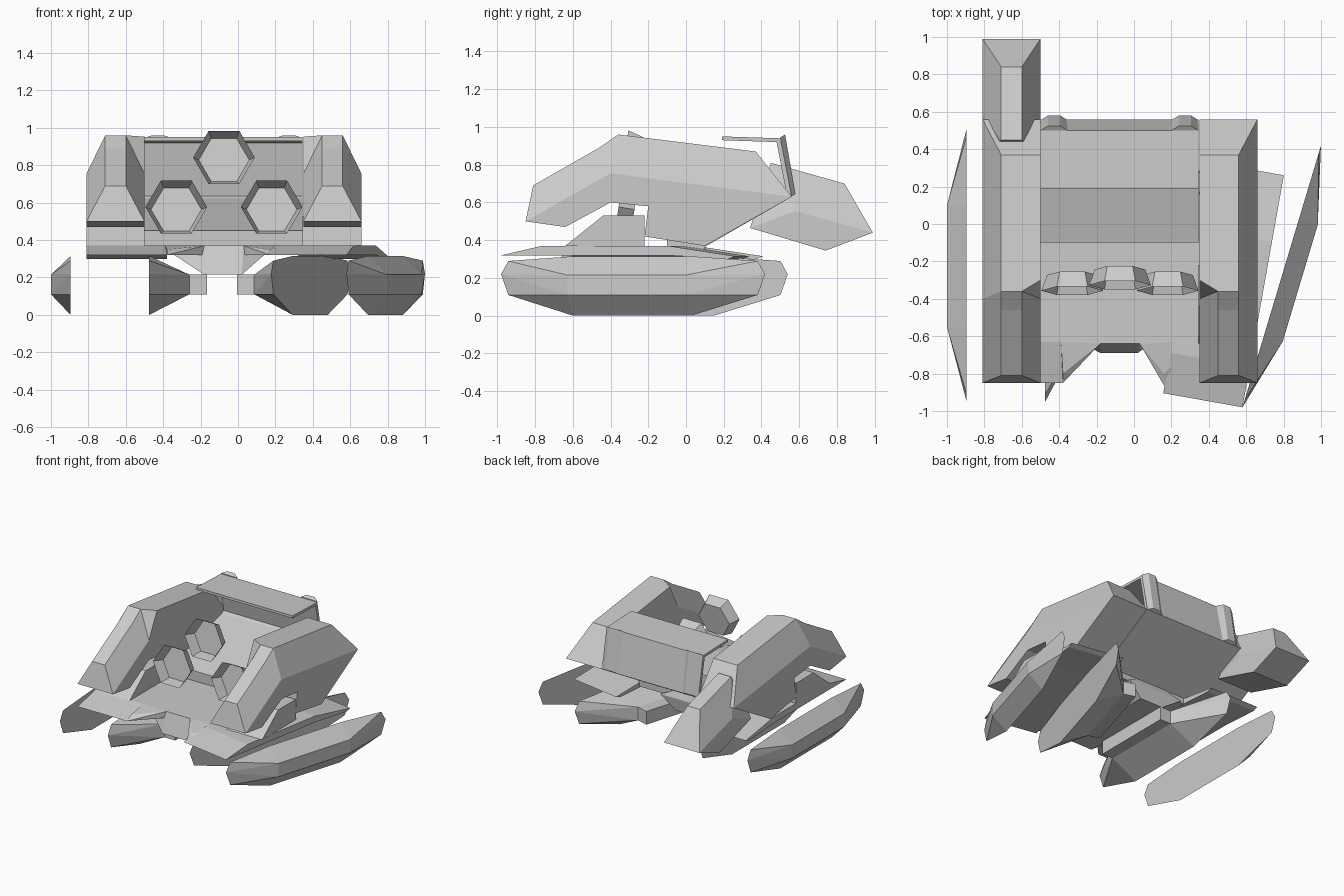
import bpy, bmesh, math
from mathutils import Vector, Matrix

if "Cube" in bpy.data.objects:
    bpy.data.objects.remove(bpy.data.objects["Cube"])

CX = -0.075          # centre line of the upper body
IN0, IN1 = -0.5, 0.345   # gap between the side pods


def finish(name, bm):
    bmesh.ops.recalc_face_normals(bm, faces=bm.faces)
    me = bpy.data.meshes.new(name)
    bm.to_mesh(me)
    bm.free()
    ob = bpy.data.objects.new(name, me)
    bpy.context.collection.objects.link(ob)
    return ob


def hull(name, pts):
    bm = bmesh.new()
    vs = [bm.verts.new(p) for p in pts]
    r = bmesh.ops.convex_hull(bm, input=vs)
    loose = [v for v in bm.verts if not v.link_faces]
    bmesh.ops.delete(bm, geom=loose, context='VERTS')
    bmesh.ops.dissolve_limit(bm, angle_limit=0.02, verts=bm.verts, edges=bm.edges)
    return finish(name, bm)


def extrude(name, prof, x0, x1, place=lambda x, y, z: (x, y, z)):
    # closed (y, z) profile swept from x0 to x1
    bm = bmesh.new()
    a = [bm.verts.new(place(x0, y, z)) for y, z in prof]
    b = [bm.verts.new(place(x1, y, z)) for y, z in prof]
    bm.faces.new(a)
    bm.faces.new(b[::-1])
    for i in range(len(a)):
        j = (i + 1) % len(a)
        bm.faces.new((a[i], b[i], b[j], a[j]))
    return finish(name, bm)


# Side pods: full-width base outline with a narrower ridge on top
def side_pod(name, mirror):
    base = [(-.85, .5), (-.64, .47), (-.4, .6), (-.2, .58), (-.22, .42),
            (.1, .37), (.56, .63), (-.4, .755)]
    ridge = [(-.81, .69), (-.46, .89), (-.36, .96), (-.3, .953), (.37, .87)]
    inset = [.1, .1, .1, 0, 0]
    bm = bmesh.new()

    def v(x, p):
        return bm.verts.new((2 * CX - x if mirror else x, p[0], p[1]))
    bo = [v(-.81, p) for p in base]
    bi = [v(IN0, p) for p in base]
    ro = [v(-.71, p) for p in ridge]
    ri = [v(IN0 - d, p) for p, d in zip(ridge, inset)]
    for b, r in ((bo, ro), (bi, ri)):
        bm.faces.new(b)
        bm.faces.new((b[0], b[7], r[2], r[1], r[0]))
        bm.faces.new((b[7], r[3], r[2]))
        bm.faces.new((b[7], b[6], r[4], r[3]))
    for i in range(6):
        bm.faces.new((bo[i], bo[i + 1], bi[i + 1], bi[i]))
    for i in range(4):
        bm.faces.new((ro[i], ro[i + 1], ri[i + 1], ri[i]))
    bm.faces.new((bo[0], bi[0], ri[0], ro[0]))
    bm.faces.new((bo[6], bi[6], ri[4], ro[4]))
    return finish(name, bm)


side_pod("side_pod_left", False)
side_pod("side_pod_right", True)

# Support blocks under the pods
block = [(-.64, .37), (-.44, .53), (-.22, .53), (-.22, .37)]
extrude("pod_support_left", block, -.81, IN0)
extrude("pod_support_right", block, IN1, .66)

# Rear shell between the pods, and the sloped floor inside it
extrude("rear_shell", [(.19, .95), (.5, .94), (.56, .63), (.1, .365), (.1, .39),
                       (.535, .635), (.48, .92), (.19, .93)], IN0, IN1)
extrude("inner_floor", [(-.1, .365), (-.1, .45), (.54, .63), (.1, .365)], IN0, IN1)

# Vertical ribs on the shell back
for side, xa in (("left", IN0), ("right", IN1 - .145)):
    hull("shell_rib_" + side,
         [(xa + t, y + k * .025, z + k * .015) for t, k in
          ((0, 0), (.04, 1), (.105, 1), (.145, 0)) for y, z in ((.5, .945), (.555, .63))])

# Three hexagonal cups
for name, cx, cz in (("upper", CX, .835), ("lower_left", -.33, .57), ("lower_right", .18, .57)):
    bm = bmesh.new()
    bmesh.ops.create_cone(bm, cap_ends=True, segments=6, radius1=.135, radius2=.165, depth=.085)
    front = max(bm.faces, key=lambda f: f.calc_center_median().z)
    bmesh.ops.delete(bm, geom=[front], context='FACES_ONLY')
    if name == "upper":
        y = -.285
    else:
        y = -.315
    # local z turns to -y, with a flat hexagon edge on top
    flat = Matrix.Rotation(math.radians(90), 4, 'X')
    probe = max(abs(v.co.x) for v in bm.verts)
    turn = Matrix.Rotation(math.radians(0 if probe > .16 else 30), 4, 'Z')
    tilt = Matrix.Rotation(math.radians(-9), 4, 'X')
    bm.transform(Matrix.Translation((cx, y, cz)) @ tilt @ flat @ turn)
    finish("hex_cup_" + name, bm)

# Rear leg pod on the left only
hull("rear_pod",
     [(x, y, z) for x in (-.71, -.6) for y, z in ((.45, .81), (.84, .70))] +
     [(x, y, z) for x in (-.81, IN0) for y, z in ((.58, .555), (.99, .44), (.74, .345), (.34, .465))])


# Tracks: placement frame from origin, turn angle and outward side
def frame(ox, oy, deg, out):
    a = math.radians(deg)
    d = Vector((math.sin(a), math.cos(a)))
    n = Vector((math.cos(a), -math.sin(a))) * out

    def place(u, v, z):
        return (ox + n.x * u + d.x * v, oy + n.y * u + d.y * v, z)
    return place


outline = [(0, .22), (.04, .29), (.4, .315), (1.05, .315), (1.42, .29),
           (1.46, .22), (1.42, .11), (1.05, 0), (.4, 0), (.04, .11)]
panel = [(.4, .215), (1.05, .215), (1.05, .11), (.4, .11)]

for side, place in (("left", frame(-.895, -.95, 0, -1)), ("right", frame(.58, -.98, 16.7, 1))):
    for half, u0, u1 in (("outer", 0, .105), ("inner", -.42, -.635)):
        hull(f"track_{half}_{side}", [place(u0, v, z) for v, z in outline] +
             [place(u1, v, z) for v, z in panel])
    extrude("track_mount_" + side, panel, -.635, -.73, place)

# Fenders over the tracks, the right one turned outward
fender = [(0, .32), (.22, .37), (.9, .37), (1.26, .315), (1.22, .3), (.9, .32)]
extrude("fender_left", fender, 0, -.43, frame(-.81, -.85, 0, -1))
extrude("fender_right", fender, 0, -.43, frame(.58, -.98, 10.1, 1))

# Centre deck with the tapered hull under it
hull("centre_deck", [(-.38, -.85, .32), (-.38, -.8, .35)] +
     [(-.18, -.64, z) for z in (.32, .37)] + [(-.39, y, z) for y in (-.63, .1) for z in (.32, .37)] +
     [(-.18, .1, .37), (-.18, .1, .32)])
hull("centre_deck_right", [(.17, -.88, .32), (.16, -.8, .35)] +
     [(.03, -.64, z) for z in (.32, .37)] + [(.345, y, z) for y in (-.63, .1) for z in (.32, .37)] +
     [(.03, .1, .37), (.03, .1, .32)])
hull("lower_hull", [(x, y, .37) for x in (-.18, .03) for y in (-.64, .1)] +
     [(x, y, .32) for x in (-.34, .14) for y in (-.6, .12)] +
     [(x, y, .215) for x in (-.18, .02) for y in (-.69, .1)])
